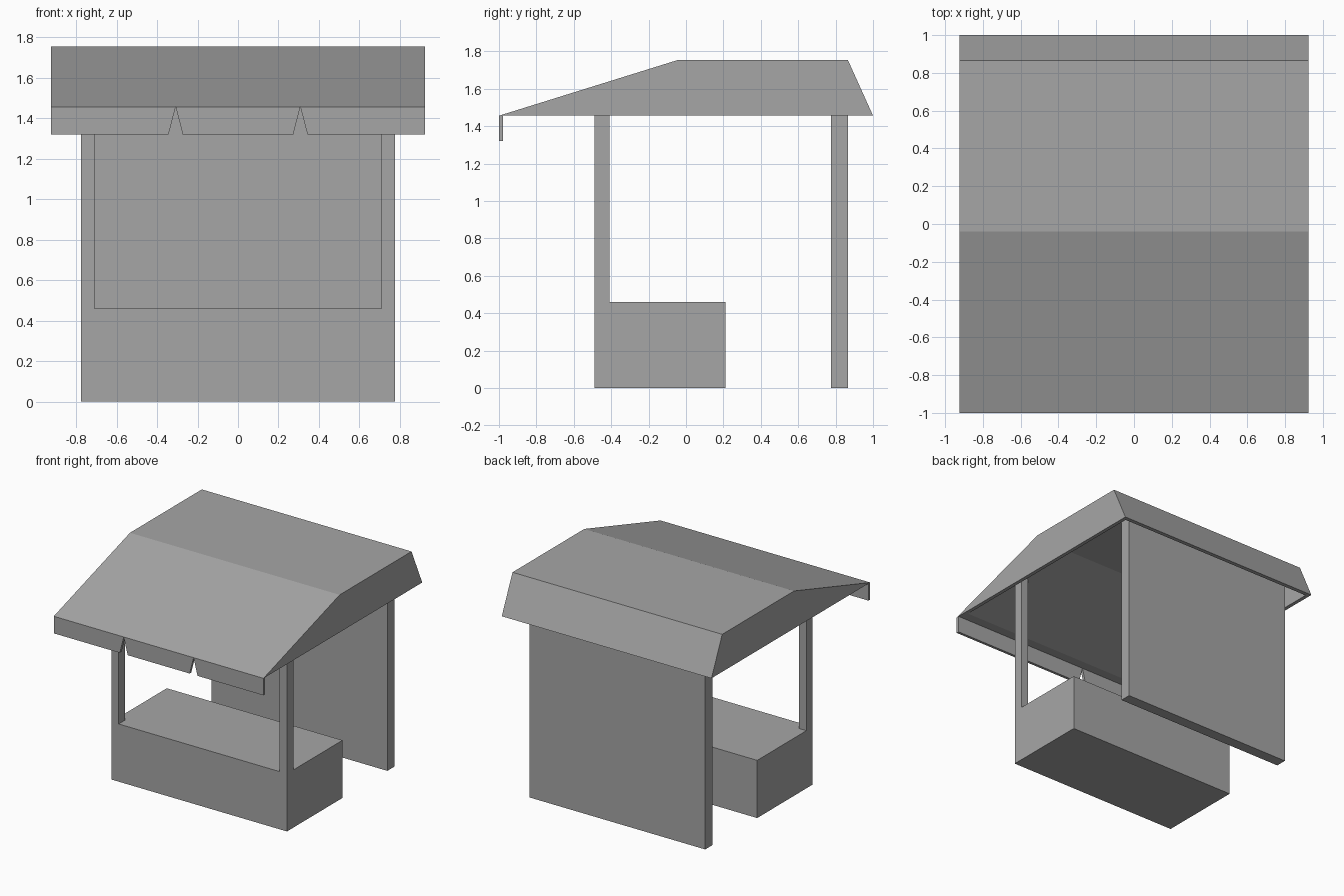
import bpy, bmesh

cube = bpy.data.objects.get("Cube")
if cube:
    bpy.data.objects.remove(cube, do_unlink=True)

GREY = (0.38, 0.38, 0.38, 1)
grey = bpy.data.materials.new("plain grey")
grey.use_nodes = True
grey.diffuse_color = GREY
next(n for n in grey.node_tree.nodes if n.type == 'BSDF_PRINCIPLED').inputs["Base Color"].default_value = GREY


def finish(name, bm):
    bmesh.ops.recalc_face_normals(bm, faces=bm.faces[:])
    mesh = bpy.data.meshes.new(name)
    bm.to_mesh(mesh)
    bm.free()
    mesh.materials.append(grey)
    obj = bpy.data.objects.new(name, mesh)
    bpy.context.collection.objects.link(obj)
    return obj


def box(name, x, y, z):
    bm = bmesh.new()
    bmesh.ops.create_cube(bm, size=1)
    for v in bm.verts:
        for i, (low, high) in enumerate((x, y, z)):
            v.co[i] = high if v.co[i] > 0 else low
    return finish(name, bm)


def valance_flap(name, points, y, depth):
    # front-facing outline extruded backwards
    bm = bmesh.new()
    face = bm.faces.new([bm.verts.new((x, y, z)) for x, z in points])
    out = bmesh.ops.extrude_face_region(bm, geom=[face])
    moved = [g for g in out["geom"] if isinstance(g, bmesh.types.BMVert)]
    bmesh.ops.translate(bm, verts=moved, vec=(0, depth, 0))
    return finish(name, bm)


# Dimensions
HALF, ROOF, EAVE, HEM = 0.775, 0.925, 1.456, 1.32

# Counter, corner posts and back wall
box("counter", (-HALF, HALF), (-0.49, 0.21), (0, 0.46))
for side, s in (("left", 1), ("right", -1)):
    box(side + "_post", sorted((s * 0.71, s * HALF)), (-0.49, -0.41), (0.46, 1.61))
box("back_wall", (-HALF, HALF), (0.775, 0.865), (0, 1.73))

# Hollow roof: outer and inner profiles joined by a flat rim, open below
outer = [(-1, EAVE), (-0.04, 1.755), (0.865, 1.755), (1, EAVE)]
inner = [(-0.9, EAVE), (-0.035, 1.725), (0.845, 1.725), (0.967, EAVE)]
bm = bmesh.new()
rims = []
for profile, half in ((outer, ROOF), (inner, ROOF - 0.03)):
    a, b = [[bm.verts.new((s * half, y, z)) for y, z in profile] for s in (-1, 1)]
    bm.faces.new(a)
    bm.faces.new(b)
    for i in range(3):
        bm.faces.new((a[i], a[i + 1], b[i + 1], b[i]))
    rims.append((a[0], a[-1], b[-1], b[0]))
for i in range(4):
    j = (i + 1) % 4
    bm.faces.new((rims[0][i], rims[0][j], rims[1][j], rims[1][i]))
finish("roof", bm)

# Front valance: three flaps parted by narrow V-shaped notches
NOTCH, GAP = 0.308, 0.035
valance_flap("middle_valance", [(-NOTCH, EAVE), (NOTCH, EAVE),
                                (NOTCH - GAP, HEM), (GAP - NOTCH, HEM)], -1, 0.022)
for side, s in (("left", 1), ("right", -1)):
    valance_flap(side + "_valance", [(s * NOTCH, EAVE), (s * ROOF, EAVE),
                                     (s * ROOF, HEM), (s * (NOTCH + GAP), HEM)], -1, 0.022)
